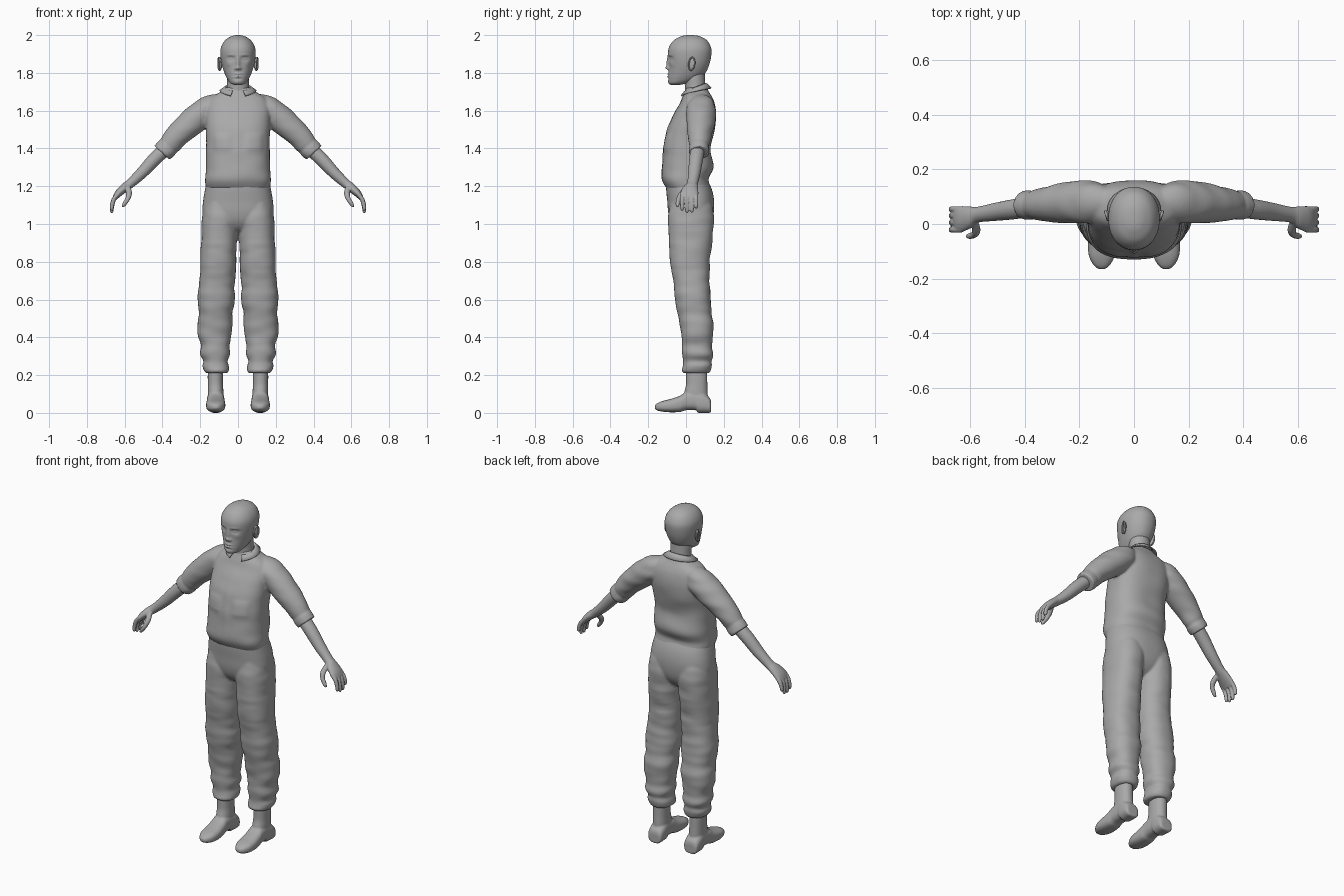
import bpy, bmesh, math
from mathutils import Vector, Matrix, noise

X, Y, Z = Vector((1, 0, 0)), Vector((0, 1, 0)), Vector((0, 0, 1))
grey = bpy.data.materials.new("plain grey")
grey.diffuse_color = (0.4, 0.4, 0.4, 1)


def spline(rows, k):
    # smooth curve through the given rows
    out = []
    for i in range(len(rows) - 1):
        p = [rows[max(0, min(len(rows) - 1, i + d))] for d in (-1, 0, 1, 2)]
        for j in range(k):
            t = j / k
            out.append([0.5 * (2 * b + (c - a) * t + (2 * a - 5 * b + 4 * c - d) * t * t
                               + (3 * b - a - 3 * c + d) * t ** 3) for a, b, c, d in zip(*p)])
    return out + [list(rows[-1])]


def loft(bm, rows, side=X, tan=None, k=4, n=32, e=2.0, flip=1, bump=None):
    # rows: centre x, y, z, radius along side axis, radius across it
    pts, rings = spline(rows, k), []
    for i, (x, y, z, ra, rb) in enumerate(pts):
        c = Vector((x, y, z))
        t = tan or Vector(pts[min(i + 1, len(pts) - 1)][:3]) - Vector(pts[max(i - 1, 0)][:3])
        b, ring = t.cross(side).normalized(), []
        for j in range(n):
            u, w = math.cos(math.tau * j / n), math.sin(math.tau * j / n)
            u, w = (math.copysign(abs(q) ** (2 / e), q) for q in (u, w))
            v = c + side * ra * u + b * rb * w
            if bump:
                v = bump(v, c)
            v.x *= flip
            ring.append(bm.verts.new(v))
        rings.append(ring)
    for r, s in zip(rings, rings[1:]):
        for j in range(n):
            bm.faces.new((r[j - 1], r[j], s[j], s[j - 1]))
    bm.faces.new(rings[0])
    bm.faces.new(rings[-1])


def finish(name, bm, voxel=0, smooth=3):
    bmesh.ops.recalc_face_normals(bm, faces=bm.faces)
    me = bpy.data.meshes.new(name)
    for f in bm.faces:
        f.smooth = True
    bm.to_mesh(me)
    bm.free()
    me.materials.append(grey)
    ob = bpy.data.objects.new(name, me)
    bpy.context.collection.objects.link(ob)
    if voxel:
        m = ob.modifiers.new("merge", 'REMESH')
        m.mode, m.voxel_size, m.use_smooth_shade = 'VOXEL', voxel, True
        m = ob.modifiers.new("soften", 'SMOOTH')
        m.iterations, m.factor = smooth, 0.5
    return ob


def upright(rows):
    # z, x0, x1, y0, y1 -> loft rows
    return [((a + b) / 2, (c + d) / 2, z, (b - a) / 2, (d - c) / 2) for z, a, b, c, d in rows]


def even(rows):
    # z, half width, y0, y1
    return upright([(z, -h, h, a, b) for z, h, a, b in rows])


def gauss(dx, dz, sx, sz):
    return math.exp(-(dx / sx) ** 2 - (dz / sz) ** 2)


def folds(amp, fz=20):
    def f(v, c):
        q = noise.noise(Vector((v.x * 7, v.y * 7, v.z * fz)))
        return v + (v - c).normalized() * amp * q
    return f


# shirt: body and rolled sleeves merged
def chest(v, c):
    v = folds(0.004, 14)(v, c)
    if v.y < c.y:
        v.y -= 0.007 * math.exp(-((abs(v.x) - 0.085) / 0.045) ** 6 - ((v.z - 1.43) / 0.045) ** 6)
        v.y -= 0.003 * gauss(v.x, v.z - 1.42, 0.018, 0.2)
    return v


shirt = bmesh.new()
loft(shirt, even([
    (1.17, .162, -.085, .115), (1.20, .172, -.11, .124), (1.24, .173, -.127, .12),
    (1.30, .170, -.126, .145), (1.40, .168, -.117, .13), (1.50, .171, -.10, .152),
    (1.57, .173, -.070, .159), (1.63, .168, -.037, .153), (1.67, .142, -.020, .14),
    (1.70, .092, -.006, .122), (1.722, .066, 0, .11)]), tan=Z, k=6, n=72, e=2.5, bump=chest)
for s in (1, -1):
    loft(shirt, [
        (.09, .08, 1.645, .05, .05), (.14, .082, 1.617, .074, .07), (.205, .08, 1.57, .077, .072),
        (.30, .073, 1.49, .068, .069), (.355, .07, 1.43, .057, .058), (.368, .069, 1.415, .051, .052),
        (.38, .068, 1.402, .053, .054), (.403, .068, 1.377, .051, .051)],
        side=Y, k=6, flip=s, bump=folds(0.006))
finish("shirt", shirt, 0.007)

# open collar folded around the neck
bm = bmesh.new()
N, prev = 40, None
for i in range(N + 1):
    t = math.radians(24 + 312 * i / N)
    w = (1 - math.cos(t)) / 2
    row = []
    for sc, z in ((1.0, 1.69), (1.02, 1.702 + .042 * w), (1.12, 1.70 + .04 * w),
                  (1.5, 1.668 + .05 * w ** .5)):
        row.append(bm.verts.new((.064 * sc * math.sin(t), .05 - .055 * sc * math.cos(t), z)))
    if prev:
        for a in range(3):
            bm.faces.new((prev[a], prev[a + 1], row[a + 1], row[a]))
    prev = row
m = finish("collar", bm).modifiers.new("cloth", 'SOLIDIFY')
m.thickness, m.offset = 0.007, 0

# trousers: hips and two baggy legs merged
trousers = bmesh.new()
loft(trousers, even([
    (.945, .05, 0, .08), (.97, .09, -.05, .11), (1.01, .15, -.08, .135), (1.06, .186, -.094, .147),
    (1.12, .185, -.099, .149), (1.18, .175, -.105, .138), (1.235, .164, -.107, .114)]),
    tan=Z, n=64, e=2.4)
for s in (1, -1):
    loft(trousers, upright([
        (.21, .060, .168, -.008, .12), (.222, .05, .18, -.02, .13), (.25, .047, .192, -.017, .139),
        (.275, .052, .186, -.014, .136), (.31, .04, .201, -.022, .145), (.36, .042, .198, -.02, .14),
        (.45, .028, .216, -.03, .146), (.52, .03, .205, -.045, .138), (.61, .018, .217, -.06, .13),
        (.69, .016, .204, -.066, .125), (.80, .010, .20, -.084, .126), (.94, .006, .195, -.093, .142),
        (1.05, .002, .188, -.094, .147), (1.12, .02, .17, -.08, .13)]),
        tan=Z, k=6, n=40, e=2.3, flip=s, bump=folds(0.006, 22))
finish("trousers", trousers, 0.007)

# boots
boots = bmesh.new()
for s in (1, -1):
    loft(boots, upright([
        (.26, .083, .155, .005, .105), (.21, .08, .16, .0, .112), (.15, .079, .16, 0, .113),
        (.10, .077, .16, -.01, .115), (.05, .078, .158, 0, .115)]), tan=Z, flip=s, e=2.2)
    # y, bottom, top, half width
    foot = [(.133, .005, .055, .03), (.125, .0, .08, .043), (.09, .0, .11, .047), (.062, .001, .12, .046),
            (.052, .014, .12, .045), (.0, .014, .11, .046), (-.03, .005, .092, .049),
            (-.08, .003, .074, .051), (-.12, .006, .064, .046), (-.15, .012, .052, .03),
            (-.165, .022, .04, .012)]
    loft(boots, [(.118, y, (a + b) / 2, h, (b - a) / 2) for y, a, b, h in foot],
         tan=Y, flip=s, e=2.6)
finish("boots", boots, 0.005, 2)

# bare forearms with hands
arms = bmesh.new()
for s in (1, -1):
    loft(arms, [
        (.36, .066, 1.42, .038, .036), (.44, .054, 1.345, .037, .036), (.51, .044, 1.27, .033, .031),
        (.572, .034, 1.213, .029, .025), (.60, .024, 1.192, .04, .024), (.632, .018, 1.163, .048, .02),
        (.652, .018, 1.138, .046, .013)], side=Y, flip=s, n=24)
    for y, tip in ((-.021, 1.07), (.005, 1.058), (.031, 1.06), (.054, 1.082)):
        loft(arms, [(.63, y, 1.165, .011, .011), (.655, y, 1.135, .0115, .012),
                    (.666, y, (1.135 + tip) / 2, .0105, .011), (.668, y, tip + .01, .0095, .0095),
                    (.667, y, tip, .004, .004)], side=Y, flip=s, n=12)
    loft(arms, [(.585, .01, 1.20, .015, .014), (.577, -.02, 1.165, .018, .016),
                (.583, -.038, 1.135, .013, .013), (.602, -.044, 1.105, .011, .011),
                (.612, -.045, 1.09, .005, .005)], side=Y, flip=s, n=12)
finish("arms_and_hands", arms, 0.0042, 2)

# neck
bm = bmesh.new()
loft(bm, even([(1.64, .075, -.012, .12), (1.69, .062, -.005, .107), (1.73, .058, -.006, .103),
               (1.78, .058, -.01, .10), (1.82, .055, -.01, .10)]), tan=Z)
finish("neck", bm)

# head: smooth skull with sculpted face (x, z, width, height, outward amount)
FACE = [(0, 1.866, .009, .022, .008), (0, 1.843, .011, .016, .009), (0, 1.826, .012, .010, .015),
        (.013, 1.823, .007, .007, .007), (.037, 1.876, .019, .012, -.012), (.037, 1.875, .011, .006, .007),
        (.036, 1.894, .022, .006, .003), (0, 1.794, .019, .005, .006), (0, 1.780, .016, .006, .006),
        (0, 1.787, .020, .0025, -.004), (0, 1.768, .02, .005, -.003), (0, 1.752, .02, .01, .003),
        (.05, 1.845, .014, .014, .003)]


def face(v, c):
    if v.y < c.y:
        front = min(1, (c.y - v.y) / 0.05)
        for x, z, sx, sz, amp in FACE:
            for s in ((1, -1) if x else (1,)):
                v.y -= front * amp * gauss(v.x - s * x, v.z - z, sx, sz)
    return v


bm = bmesh.new()
loft(bm, even([
    (1.737, .022, -.083, -.03), (1.747, .042, -.091, .015), (1.77, .058, -.094, .07),
    (1.80, .072, -.092, .103), (1.84, .085, -.090, .122), (1.88, .092, -.094, .132),
    (1.92, .093, -.094, .135), (1.95, .084, -.083, .126), (1.975, .066, -.062, .108),
    (1.991, .042, -.032, .08), (1.998, .022, -.008, .055), (2.0, .003, .018, .026)]),
    tan=Z, k=9, n=112, e=2.15, bump=face)
finish("head", bm)

# ears: lobe and raised rim
ears = bmesh.new()
for s in (1, -1):
    m = (Matrix.Translation((s * .094, .032, 1.848)) @ Matrix.Rotation(s * -.3, 4, 'Z')
         @ Matrix.Rotation(-.12, 4, 'X'))
    bmesh.ops.create_uvsphere(ears, u_segments=20, v_segments=12, radius=1,
                              matrix=m @ Matrix.Diagonal((.008, .018, .036, 1)))
    rings = []
    for i in range(24):
        a = math.tau * i / 24
        rings.append([ears.verts.new(m @ Vector((
            s * (.006 + .005 * math.sin(b)), (.016 + .004 * math.cos(b)) * math.cos(a),
            (.034 + .004 * math.cos(b)) * math.sin(a)))) for b in (math.tau * j / 8 for j in range(8))])
    for i in range(24):
        for j in range(8):
            ears.faces.new((rings[i - 1][j - 1], rings[i][j - 1], rings[i][j], rings[i - 1][j]))
finish("ears", ears)
